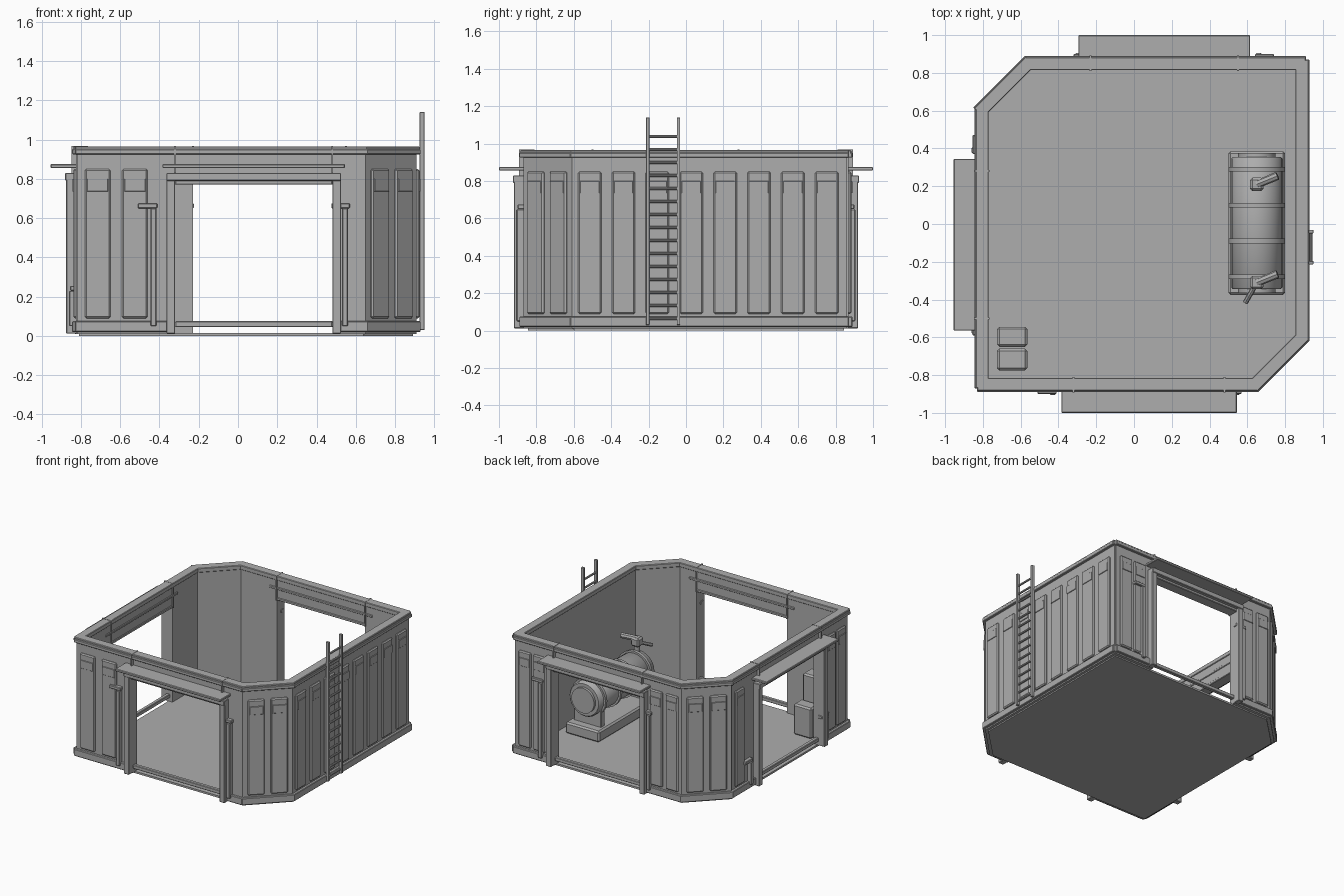
import bpy, bmesh, math
from mathutils import Matrix, Vector

cube = bpy.data.objects.get("Cube")
if cube:
    bpy.data.objects.remove(cube, do_unlink=True)

grey = bpy.data.materials.new("plain_grey")
grey.use_nodes = True
grey.diffuse_color = (0.42, 0.42, 0.42, 1)
grey.node_tree.nodes["Principled BSDF"].inputs["Base Color"].default_value = (0.42, 0.42, 0.42, 1)


def finish(name, bm, frame=Matrix(), bevel=0.0):
    bmesh.ops.recalc_face_normals(bm, faces=bm.faces)
    mesh = bpy.data.meshes.new(name)
    bm.to_mesh(mesh)
    bm.free()
    mesh.materials.append(grey)
    obj = bpy.data.objects.new(name, mesh)
    obj.matrix_world = frame
    bpy.context.collection.objects.link(obj)
    if bevel:
        mod = obj.modifiers.new("soft_edges", "BEVEL")
        mod.width = bevel
        mod.segments = 1
    return obj


def box(name, u, v, z, frame=Matrix(), bevel=0.004):
    """Box from three (low, high) ranges inside a local frame."""
    bm = bmesh.new()
    size = [r[1] - r[0] for r in (u, v, z)]
    mid = [(r[1] + r[0]) / 2 for r in (u, v, z)]
    bmesh.ops.create_cube(bm, size=1, matrix=Matrix.Translation(mid) @ Matrix.Diagonal((*size, 1)))
    return finish(name, bm, frame, bevel)


def rod(name, a, b, radius, sides=16, bevel=0.0):
    a, b = Vector(a), Vector(b)
    bm = bmesh.new()
    bmesh.ops.create_cone(bm, cap_ends=True, segments=sides, radius1=radius, radius2=radius,
                          depth=(b - a).length)
    turn = (b - a).to_track_quat("Z", "Y").to_matrix().to_4x4()
    obj = finish(name, bm, Matrix.Translation((a + b) / 2) @ turn, bevel)
    if sides > 8:
        for face in obj.data.polygons:
            face.use_smooth = len(face.vertices) == 4
    return obj


def wall_frame(x, y, angle):
    """Local x runs along the wall, local y points outward."""
    along = Vector((math.cos(angle), math.sin(angle), 0))
    out = Vector((along.y, -along.x, 0))
    m = Matrix((along, out, (0, 0, 1))).transposed().to_4x4()
    return Matrix.Translation((x, y, 0)) @ m


def build_wall(name, frame, start, end, panels, width, opening=None, pipe_top=0.65):
    def part(label, u, v, z, bevel=0.004):
        box(name + "_" + label, u, v, z, frame, bevel)

    skin = (-0.05, 0.0)
    # Wall skin, split around the doorway
    if opening:
        a, b = opening
        part("skin_a", (start, a), skin, (0.01, 0.95), 0)
        part("skin_b", (b, end), skin, (0.01, 0.95), 0)
        part("skin_over_door", (a, b), skin, (0.77, 0.95), 0)
    else:
        part("skin", (start, end), skin, (0.01, 0.95), 0)
    # Top and bottom rails
    part("top_rail", (start - 0.01, end + 0.01), (-0.056, 0.014), (0.93, 0.965))
    part("top_rail_lip", (start - 0.01, end + 0.01), (-0.02, 0.02), (0.925, 0.952))
    if opening:
        part("base_rail_a", (start - 0.01, a - 0.04), (-0.02, 0.02), (0.02, 0.075))
        part("base_rail_b", (b + 0.04, end + 0.01), (-0.02, 0.02), (0.02, 0.075))
        part("door_sill", (a, b), (-0.03, 0.0), (0.045, 0.075))
    else:
        part("base_rail", (start - 0.01, end + 0.01), (-0.02, 0.02), (0.02, 0.075))
    # Raised panels with small plates
    for c in panels:
        h = width / 2
        part("panel", (c - h, c + h), (-0.01, 0.014), (0.09, 0.85), 0.008)
        part("panel_plate", (c - h * 0.82, c + h * 0.82), (0.01, 0.019), (0.735, 0.8), 0.002)
    # Door frame, canopy and side pipes
    if opening:
        for s, edge in ((-1, a), (1, b)):
            part("door_post", sorted((edge, edge + s * 0.045)), (-0.01, 0.05), (0.012, 0.8))
            part("wall_joint", (edge - 0.005, edge + 0.005), (-0.06, 0.022), (0.77, 0.967), 0)
        part("door_beam", (a - 0.045, b + 0.045), (-0.01, 0.055), (0.79, 0.83))
        part("door_soffit", (a, b), (-0.055, 0.03), (0.77, 0.792))
        part("canopy", (a - 0.065, b + 0.065), (-0.056, 0.13), (0.855, 0.875))
        for c, lo, hi in ((a - 0.11, -0.08, 0.02), (b + 0.065, -0.07, 0.025)):
            part("side_pipe", (c - 0.015, c + 0.015), (-0.005, 0.035), (0.05, pipe_top))
            part("side_pipe_cap", (c + lo, c + hi), (-0.005, 0.03), (pipe_top, pipe_top + 0.025))


# Walls
half = 0.26 / math.sqrt(2)
build_wall("front_wall", wall_frame(0, -0.87, 0), -0.82, 0.65,
           (-0.715, -0.525), 0.13, (-0.32, 0.48))
build_wall("back_wall", wall_frame(0, 0.87, math.pi), -0.90, 0.57,
           (-0.81, -0.68, 0.35, 0.49), 0.11, (-0.55, 0.23))
build_wall("right_wall", wall_frame(-0.825, 0, -math.pi / 2), -0.61, 0.86,
           (-0.51, 0.64, 0.77), 0.11, (-0.28, 0.50), 0.23)
build_wall("left_wall", wall_frame(0.91, 0, math.pi / 2), -0.61, 0.86,
           [-0.515 + 0.181 * i for i in range(8)], 0.125)
for name, x, y, angle in (("front_corner_wall", 0.78, -0.74, math.pi / 4),
                          ("back_corner_wall", -0.7, 0.74, -3 * math.pi / 4)):
    build_wall(name, wall_frame(x, y, angle), -half, half, (-0.085, 0.085), 0.125)

# Floor slab with two cut corners
bm = bmesh.new()
outline = ((-0.81, -0.845), (0.64, -0.845), (0.89, -0.6), (0.89, 0.845), (-0.56, 0.845), (-0.81, 0.6))
base = bm.faces.new([bm.verts.new((x, y, 0)) for x, y in outline])
up = bmesh.ops.extrude_face_region(bm, geom=[base])["geom"]
bmesh.ops.translate(bm, vec=(0, 0, 0.015), verts=[g for g in up if isinstance(g, bmesh.types.BMVert)])
finish("floor", bm)

# Ladder
for y in (-0.205, -0.04):
    box("ladder_rail", (0.925, 0.95), (y - 0.009, y + 0.009), (0.03, 1.14), bevel=0.002)
for i in range(15):
    z = 0.065 + i * 0.0695
    rod("ladder_rung", (0.938, -0.2, z), (0.938, -0.045, z), 0.008, 8)

# Tank on its skid
TX, TZ = 0.65, 0.31
box("tank_skid", (0.5, 0.8), (-0.375, 0.385), (0.015, 0.105), bevel=0.012)
rod("tank_body", (TX, -0.345, TZ), (TX, 0.355, TZ), 0.135, 24, 0.008)
rod("tank_end_disc", (TX, -0.365, TZ), (TX, 0.375, TZ), 0.1, 24)
for y in (-0.28, -0.09, 0.1, 0.29):
    rod("tank_band", (TX, y - 0.012, TZ), (TX, y + 0.012, TZ), 0.15, 24)
for y in (-0.28, 0.29):
    box("tank_cradle", (0.53, 0.77), (y - 0.025, y + 0.025), (0.1, 0.25))
# Valves with levers
for y in (-0.31, 0.21):
    rod("valve_stem", (TX, y, 0.42), (TX, y, 0.51), 0.022, 12)
    box("valve_block", (TX - 0.035, TX + 0.035), (y - 0.035, y + 0.035), (0.49, 0.56), bevel=0.012)
    rod("valve_lever", (TX, y, 0.545), (0.76, y + 0.045, 0.56), 0.022, 8)
rod("valve_spout", (TX, -0.31, 0.52), (0.59, -0.415, 0.47), 0.014, 8)

# Cabinets in the corner
for name, y, top in (("short_cabinet", (-0.65, -0.545), 0.26), ("tall_cabinet", (-0.775, -0.66), 0.46)):
    box(name, (-0.725, -0.565), y, (0.015, top), bevel=0.012)
